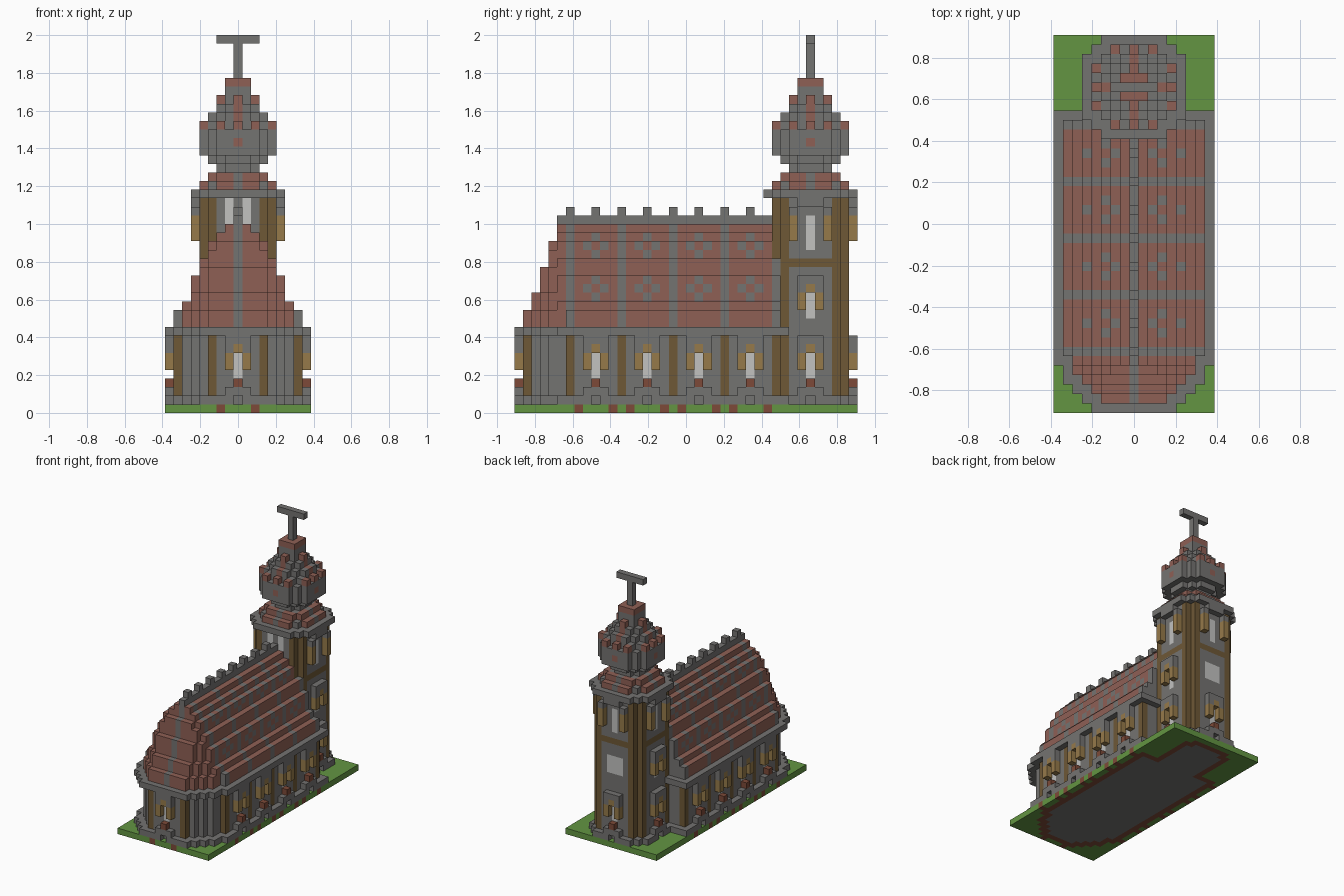
import bpy
import bmesh
from mathutils import Vector

cube = bpy.data.objects.get("Cube")
if cube:
    bpy.data.objects.remove(cube)

U = 2 / 44           # block size
TY = 34              # tower centre row
COLOURS = {"stone": "747371", "roof_tile": "8F6055", "dark_timber": "6E5836",
           "light_timber": "967A4A", "window_pane": "C2C2C0", "grass": "639542",
           "brick": "7D4A38"}
NAMES = list(COLOURS)
blocks = {}          # (x, y, z) -> (part, colour)


def linear(hex_text):
    values = [int(hex_text[i:i + 2], 16) / 255 for i in (0, 2, 4)]
    return [((v + 0.055) / 1.055) ** 2.4 if v > 0.04 else v / 12.92 for v in values] + [1]


def make_material(name):
    mat = bpy.data.materials.new(name)
    mat.use_nodes = True
    mat.diffuse_color = linear(COLOURS[name])
    shader = mat.node_tree.nodes["Principled BSDF"]
    shader.inputs["Base Color"].default_value = mat.diffuse_color
    shader.inputs["Roughness"].default_value = 0.9
    return mat


def put(part, colour, x, y, z):
    blocks[x, y, z] = (part, colour)


def fill(part, colour, plan, z0, z1):
    for z in range(z0, z1 + 1):
        for x, y in plan:
            put(part, colour, x, y, z)


def octagon(radius, total):
    r = range(-radius, radius + 1)
    return [(x, y + TY) for x in r for y in r if abs(x) + abs(y) <= total]


def nave_plan(widths, first, last):
    return [(x, y) for y in range(first, last + 1)
            for w in [widths[min(y - first, len(widths) - 1)]] for x in range(-w, w + 1)]


def window(part, x, y, nx, ny, z, high=False):
    """Framed window on the wall block (x, y), facing (nx, ny)."""
    def at(colour, side, out, height):
        put(part, colour, x + nx * out - ny * side, y + ny * out + nx * side, z + height)
    for h in range(4 if high else 3):
        at("window_pane", 0, 0, h)
    for s in (-1, 1):
        for h in (1, 2):
            at("light_timber", s, 1, h)
        at("stone", s, 1, 3)
    at("light_timber", 0, 1, 3)
    for s in (-1, 0, 1):
        at("stone", s, 1, 4)


def sill(part, x, y, nx, ny):
    """Brick sill on an arched plinth block under a window."""
    for s in (-1, 0, 1):
        put(part, "stone", x + nx - ny * s, y + ny + nx * s, 2)
    put(part, "brick", x + nx, y + ny, 3)
    blocks.pop((x + nx, y + ny, 1), None)


# Ground slab with the building's footprint set into it
walls = nave_plan([3, 4, 5, 6, 6, 7], 1, 30)
eaves = nave_plan([4, 5, 6, 7, 7, 8], 0, 31)
shaft = octagon(4, 7)
footprint = set(walls) | set(shaft)
fill("ground", "grass", [(x, y) for x in range(-8, 9) for y in range(40)], 0, 0)
for x, y in footprint:
    inside = all((x + a, y + b) in footprint for a in (-1, 0, 1) for b in (-1, 0, 1))
    put("ground", "stone" if inside else "brick", x, y, 0)

# Nave walls, plinth, eaves and timber posts
fill("nave_walls", "stone", walls, 1, 8)
fill("nave_plinth", "stone", eaves, 1, 1)
fill("nave_eaves", "stone", eaves, 9, 9)
for side in (-1, 1):
    for y in range(6, 31, 6):
        fill("nave_posts", "dark_timber", [(side * 7, y)], 2, 8)
    fill("nave_posts", "dark_timber", [(side * 3, 1)], 2, 8)
    for y in range(9, 28, 6):
        window("nave_windows", side * 7, y, side, 0, 4)
        sill("nave_sills", side * 7, y, side, 0)
        for step in (-2, 2):
            put("ground", "brick", side * 8, y + step, 0)
    put("ground", "brick", side * 2, 0, 0)
window("apse_window", 0, 1, 0, -1, 4)
sill("apse_sill", 0, 1, 0, -1)

# Stepped roof: side slopes, front hip and clipped front corners
SIDE = [23, 22, 21, 20, 18, 16, 13, 12]
HIP = [12, 14, 17, 20, 23]
CORNER = [12, 14, 17, 19, 21, 22, 23]
for x, y in walls:
    ax = abs(x)
    top = SIDE[ax]
    if y < 6:
        corner = max(0, min(6, 7 - ax + y - 1 - 4))
        top = min(top, HIP[y - 1], CORNER[corner])
    for z in range(10, top):
        rib = y >= 6 and y % 6 == 0 or x == 0 and y < 6 or z == 22
        flower = any(abs(z - c) + abs(y % 6 - 3) == 1 for c in (14, 19)) and y > 6
        put("nave_roof", "stone" if rib or flower else "roof_tile", x, y, z)
for y in range(6, 30, 3):
    put("ridge_crest", "stone", 0, y, 23)

# Tower shaft with timber corners and band
fill("tower_walls", "stone", shaft, 1, 24)
fill("tower_plinth", "stone", octagon(5, 8), 1, 1)
fill("tower_band", "dark_timber", shaft, 17, 17)
for a in (-1, 1):
    for b in (-1, 1):
        corners = [(4 * a, TY + 3 * b), (3 * a, TY + 4 * b)]
        fill("tower_posts", "dark_timber", corners, 2, 24)

# Tower windows, belfry shutters and the rear panel
for nx, ny in ((-1, 0), (1, 0), (0, 1), (0, -1)):
    wx, wy = nx * 4, TY + ny * 4
    if ny >= 0:
        window("tower_low_windows", wx, wy, nx, ny, 4)
        sill("tower_sills", wx, wy, nx, ny)
    if nx:
        window("tower_middle_windows", wx, wy, nx, ny, 11, high=True)
    if ny < 0:
        fill("belfry_panes", "window_pane", [(-1, wy), (1, wy)], 22, 24)
        continue
    fill("belfry_panes", "window_pane", [(wx, wy)], 19, 22)
    for s in (-2, 2):
        spot = [(wx + nx - ny * s, wy + ny + nx * s)]
        fill("belfry_shutters", "light_timber", spot, 20, 22)
        fill("belfry_hoods", "stone", spot, 23, 23)
    for s in (-1, 0, 1):
        put("belfry_hoods", "stone", wx + nx - ny * s, wy + ny + nx * s, 24)
fill("rear_panel", "window_pane", [(x, TY + 4) for x in (-1, 0, 1)], 12, 14)

# Cornice and tiled skirt roof
fill("tower_cornice", "stone", octagon(5, 8), 25, 25)
for z, radius, total in ((26, 4, 6), (27, 3, 5)):
    for x, y in octagon(radius, total):
        tiled = {abs(x), abs(y - TY)} & {1, 2} and max(abs(x), abs(y - TY)) == radius
        put("skirt_roof", "roof_tile" if tiled else "stone", x, y, z)

# Onion dome as stacked octagons with red ribs
DOME = [(28, 2, 3), (29, 3, 4), (30, 4, 6), (31, 4, 6), (32, 4, 6), (33, 3, 5),
        (34, 3, 4), (35, 2, 3), (36, 2, 2), (37, 1, 2), (38, 1, 2)]
for z, radius, total in DOME:
    for x, y in octagon(radius, total):
        axis = x == 0 or y == TY
        red = z == 38 or axis and 31 <= z <= 36 and z != 32
        put("onion_dome", "roof_tile" if red else "stone", x, y, z)
for a in (-1, 1):
    for b in (-2, 0, 2):
        for x, y in ((4 * a, b), (b, 4 * a)):
            put("dome_finials", "roof_tile", x, TY + y, 33)

# Post and crossbar on top
fill("spire_post", "stone", [(0, TY)], 39, 43)
fill("spire_crossbar", "stone", [(x, TY) for x in range(-2, 3)], 43, 43)

# Turn the blocks into one mesh per part, keeping only exposed faces
materials = [make_material(n) for n in NAMES]
parts = {}
for cell, (part, colour) in blocks.items():
    parts.setdefault(part, []).append((cell, NAMES.index(colour)))
for part, cells in parts.items():
    bm = bmesh.new()
    verts = {}
    for cell, index in cells:
        for axis in range(3):
            for sign in (0, 1):
                near = list(cell)
                near[axis] += 2 * sign - 1
                if tuple(near) in blocks:
                    continue
                ring = []
                for p, q in ((0, 0), (1, 0), (1, 1), (0, 1)):
                    c = list(cell)
                    c[axis] += sign
                    c[(axis + 1) % 3] += p
                    c[(axis + 2) % 3] += q
                    key = tuple(c)
                    if key not in verts:
                        verts[key] = bm.verts.new((Vector(key) - Vector((0.5, 20, 0))) * U)
                    ring.append(verts[key])
                if not sign:
                    ring.reverse()
                face = bm.faces.new(ring)
                face.material_index = index
    mesh = bpy.data.meshes.new(part)
    bm.to_mesh(mesh)
    bm.free()
    for mat in materials:
        mesh.materials.append(mat)
    bpy.context.scene.collection.objects.link(bpy.data.objects.new(part, mesh))
